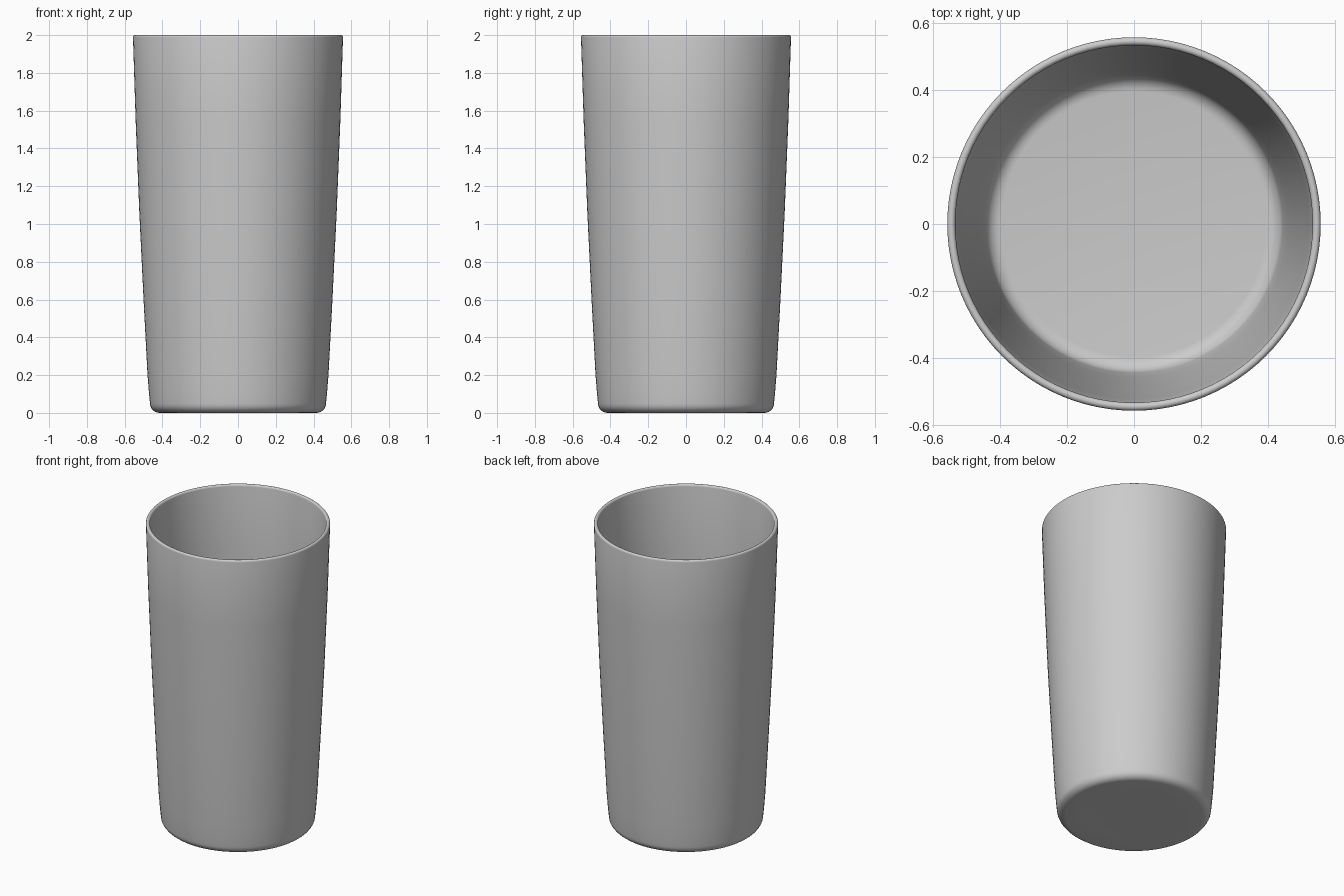
import bpy, bmesh, math

if "Cube" in bpy.data.objects:
    bpy.data.objects.remove(bpy.data.objects["Cube"])

SEGMENTS = 96


def arc(cx, cz, rx, rz, a0, a1, n=6):
    """Points of an elliptical arc in the (radius, z) plane."""
    angles = [math.radians(a0 + (a1 - a0) * i / n) for i in range(n + 1)]
    return [(cx + rx * math.cos(a), cz + rz * math.sin(a)) for a in angles]


def lathe(name, profile):
    bm = bmesh.new()
    verts = [bm.verts.new((r, 0, z)) for r, z in profile]
    edges = [bm.edges.new(pair) for pair in zip(verts, verts[1:])]
    bmesh.ops.spin(bm, geom=verts + edges, cent=(0, 0, 0), axis=(0, 0, 1),
                   angle=math.tau, steps=SEGMENTS, use_duplicate=False)
    bmesh.ops.remove_doubles(bm, verts=bm.verts, dist=1e-5)
    bmesh.ops.recalc_face_normals(bm, faces=bm.faces)
    mesh = bpy.data.meshes.new(name)
    bm.to_mesh(mesh)
    bm.free()
    obj = bpy.data.objects.new(name, mesh)
    bpy.context.collection.objects.link(obj)
    bpy.context.view_layer.objects.active = obj
    obj.select_set(True)
    bpy.ops.object.shade_smooth_by_angle(angle=math.radians(50))
    return obj


# Closed tumbler profile: underside, outer wall, rounded rim, inner wall, floor
profile = [(0, 0.004), (0.29, 0.003)]
profile += arc(0.415, 0.05, 0.051, 0.05, -90, 0)
profile += [(0.471, 0.10), (0.479, 0.20), (0.50, 0.60), (0.522, 1.05), (0.542, 1.55)]
profile += arc(0.544, 1.988, 0.012, 0.012, 0, 180, 8)
profile += [(0.520, 1.55), (0.499, 1.05), (0.477, 0.60), (0.456, 0.20), (0.448, 0.11)]
profile += arc(0.395, 0.08, 0.048, 0.05, 0, -90)
profile += [(0, 0.03)]
lathe("tumbler_cup", profile)
